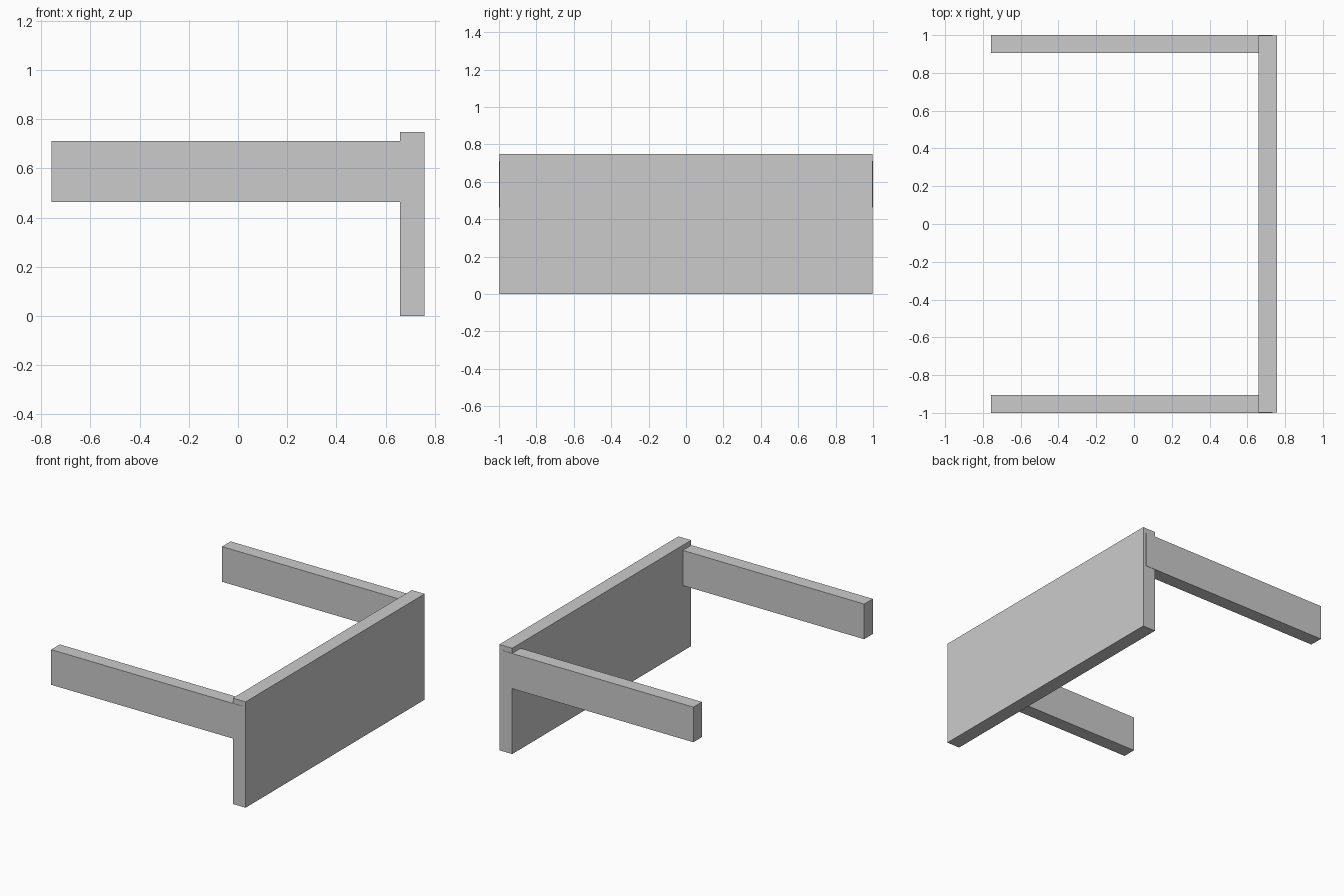
import bpy

if "Cube" in bpy.data.objects:
    bpy.data.objects.remove(bpy.data.objects["Cube"])


def box(name, lo, hi):
    """Axis-aligned box between two corners."""
    bpy.ops.mesh.primitive_cube_add(size=1)
    ob = bpy.context.object
    ob.name = name
    for v in ob.data.vertices:
        v.co = [lo[i] + (v.co[i] + 0.5) * (hi[i] - lo[i]) for i in range(3)]
    return ob


# Upright end panel
box("end_panel", (0.658, -0.998, 0.0), (0.758, 0.998, 0.747))

# Side rails, set into the panel and very slightly proud of its ends
for name, y0, y1 in (("front_rail", -1.0, -0.904), ("back_rail", 0.904, 1.0)):
    box(name, (-0.758, y0, 0.463), (0.734, y1, 0.711))
